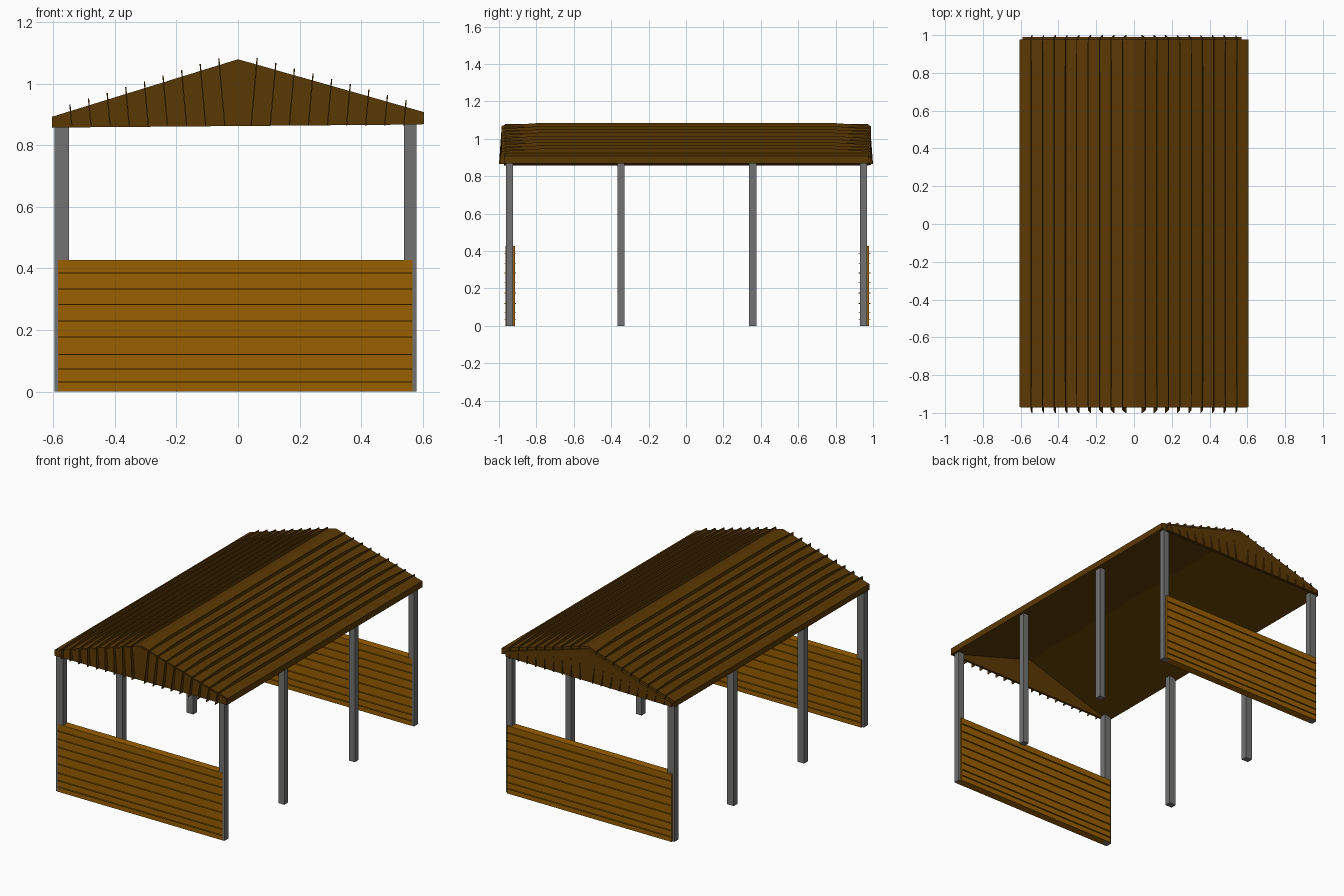
import bpy, bmesh
from mathutils import Vector

if "Cube" in bpy.data.objects:
    bpy.data.objects.remove(bpy.data.objects["Cube"])


def material(name, rgb):
    m = bpy.data.materials.new(name)
    m.diffuse_color = (*rgb, 1)
    m.use_nodes = True
    m.node_tree.nodes["Principled BSDF"].inputs["Base Color"].default_value = m.diffuse_color
    return m


ROOF = material("roof_brown", (0.105, 0.040, 0.001))
WOOD = material("panel_wood", (0.32, 0.113, 0.0))
STEEL = material("post_grey", (0.17, 0.17, 0.168))


def prism(name, outline, offset, mat):
    """Extrude a flat 3D outline along an offset vector."""
    bm = bmesh.new()
    face = bm.faces.new([bm.verts.new(p) for p in outline])
    res = bmesh.ops.extrude_face_region(bm, geom=[face])
    verts = [g for g in res["geom"] if isinstance(g, bmesh.types.BMVert)]
    bmesh.ops.translate(bm, verts=verts, vec=offset)
    bmesh.ops.recalc_face_normals(bm, faces=bm.faces[:])
    mesh = bpy.data.meshes.new(name)
    bm.to_mesh(mesh)
    bm.free()
    mesh.materials.append(mat)
    ob = bpy.data.objects.new(name, mesh)
    bpy.context.collection.objects.link(ob)
    return ob


def box(name, x0, x1, y0, y1, z0, z1, mat):
    base = [(x0, y0, z0), (x1, y0, z0), (x1, y1, z0), (x0, y1, z0)]
    return prism(name, base, Vector((0, 0, z1 - z0)), mat)


# Roof shell: thin gable profile, hollow below, left eave slightly lower
RIDGE, HALF = 1.08, 0.605
EAVE = {-1: 0.893, 1: 0.908}
profile = [(-HALF, 0.857), (-HALF, EAVE[-1]), (0, RIDGE), (HALF, EAVE[1]),
           (HALF, 0.869), (0, 1.05)]
prism("roof_shell", [(x, -0.968, z) for x, z in profile], Vector((0, 1.945, 0)), ROOF)

# Gable end boards
gable = [(-0.60, 0.858), (-0.60, 0.89), (0, 1.075), (0.60, 0.903), (0.60, 0.868)]
prism("front_gable", [(x, -0.972, z) for x, z in gable], Vector((0, 0.014, 0)), ROOF)
back = [(-0.59, 0.860), (-0.59, 0.885), (0, 1.068), (0.57, 0.90), (0.57, 0.868)]
prism("back_gable", [(x, 0.970, z) for x, z in back], Vector((0, 0.02, 0)), ROOF)

# Roof seams: thin fins along the slopes that fold down over both gables
for side in (-1, 1):
    slope = (EAVE[side] - RIDGE) / HALF
    up = Vector((side * 0.09, 0, 1))
    for i in range(1, 10):
        x = side * 0.0605 * i
        z = RIDGE + slope * abs(x)
        d = z - 0.864
        outline = [(-1.0, -d), (-0.985, 0.008), (-0.78, 0.022), (0.78, 0.022),
                   (0.984, 0.008), (1.0, -d), (0.98, -d), (0.965, -0.006),
                   (-0.96, -0.006), (-0.962, -d)]
        origin = Vector((x - 0.002, 0, z))
        pts = [origin + up * h + Vector((0, y, 0)) for y, h in outline]
        prism(f"roof_seam_{side}_{i}", pts, Vector((0.004, 0, 0)), ROOF)

# Posts: four per side
for side, x0, x1, top in (("left", -0.597, -0.55, 0.868), ("right", 0.54, 0.58, 0.88)):
    for i, y in enumerate((-0.944, -0.347, 0.357, 0.949)):
        box(f"{side}_post_{i}", x0, x1, y - 0.019, y + 0.019, 0, top, STEEL)

# Low end walls with thin horizontal board joints on both faces
for name, y0, y1 in (("front", -0.9645, -0.915), ("back", 0.929, 0.979)):
    box(f"{name}_wall", -0.585, 0.567, y0, y1, 0.0, 0.427, WOOD)
    for i, z in enumerate((0.032, 0.072, 0.12, 0.176, 0.23, 0.283, 0.334, 0.385)):
        box(f"{name}_wall_joint_{i}", -0.583, 0.565, y0 - 0.007, y1 + 0.007,
            z - 0.002, z + 0.002, WOOD)
